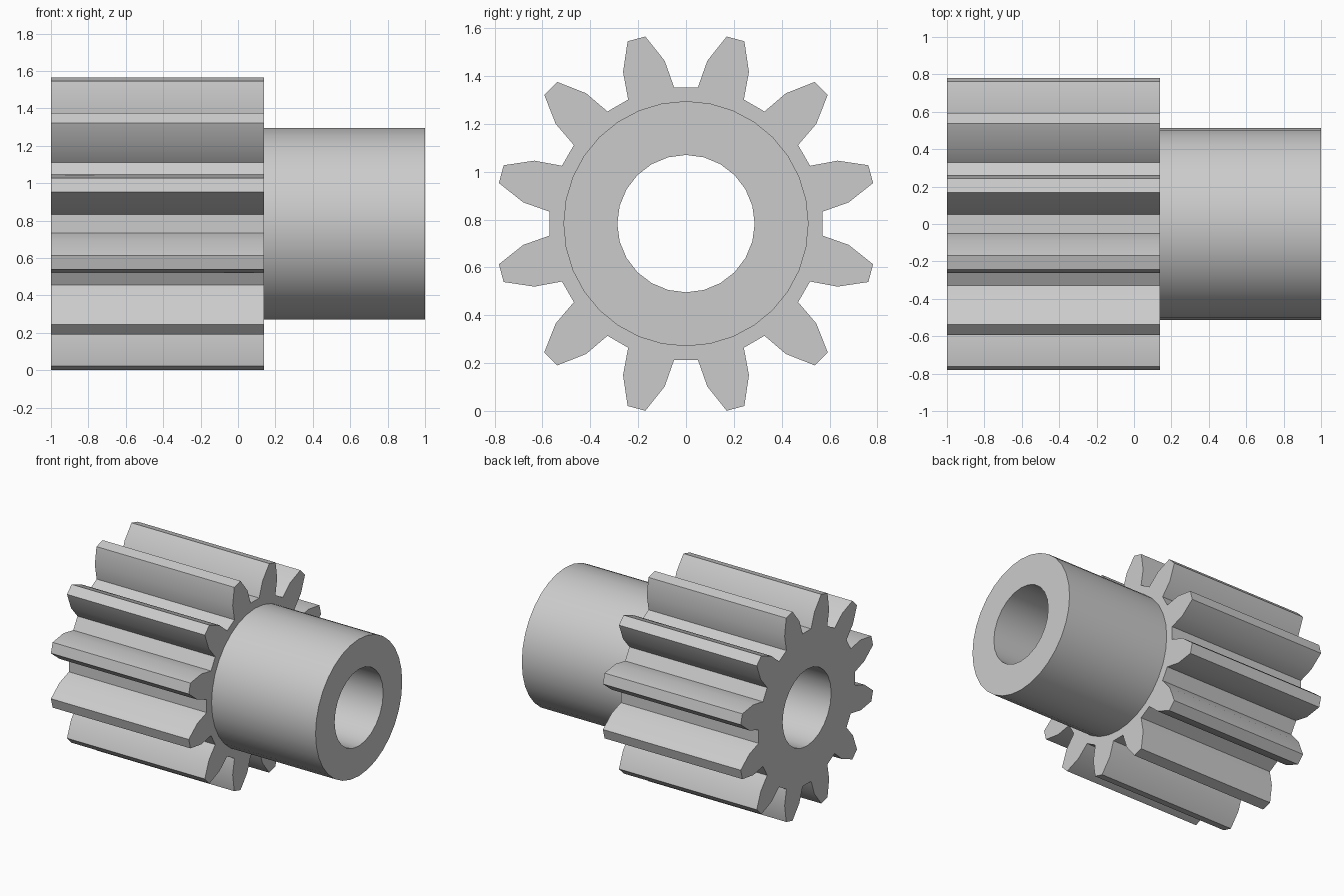
import bpy, bmesh
from math import radians, sin, cos, pi

# Remove the default cube
cube = bpy.data.objects.get("Cube")
if cube:
    bpy.data.objects.remove(cube, do_unlink=True)

AXIS_Z = 0.783
LEFT, STEP, RIGHT = -1.0, 0.14, 1.0
TEETH = 12
BORE_R, HUB_R = 0.287, 0.512
# Tooth half-profile: (radius, half angle in degrees) from root to tip
TOOTH = [(0.572, 10), (0.686, 7.55), (0.80, 2.75)]

steel = bpy.data.materials.new("light grey steel")
steel.use_nodes = True
steel.diffuse_color = (0.6, 0.6, 0.6, 1)
steel.node_tree.nodes["Principled BSDF"].inputs["Base Color"].default_value = (0.6, 0.6, 0.6, 1)


def circle(radius, sides):
    return [(radius, 2 * pi * i / sides) for i in range(sides)]


def gear_outline():
    flank = [(r, -a) for r, a in TOOTH] + [(r, a) for r, a in reversed(TOOTH)]
    pitch = 360 / TEETH
    return [(r, radians(pitch * (t + 0.5) + a)) for t in range(TEETH) for r, a in flank]


bm = bmesh.new()


def ring(outline, x):
    """Closed loop of edges around the axis at the given x."""
    verts = [bm.verts.new((x, r * cos(a), r * sin(a))) for r, a in outline]
    edges = [bm.edges.new((v, verts[(i + 1) % len(verts)])) for i, v in enumerate(verts)]
    return verts, edges


def wall(a, b):
    """Side faces between two matching rings."""
    n = len(a[0])
    for i in range(n):
        j = (i + 1) % n
        bm.faces.new((a[0][i], a[0][j], b[0][j], b[0][i]))


def cap(outer, inner):
    """Flat annular end face."""
    bmesh.ops.triangle_fill(bm, edges=outer[1] + inner[1], use_beauty=True,
                            normal=(1, 0, 0))


# Rings for teeth, hub and bore
gear_l, gear_r = (ring(gear_outline(), x) for x in (LEFT, STEP))
hub_l, hub_r = (ring(circle(HUB_R, 32), x) for x in (STEP, RIGHT))
bore_l, bore_r = (ring(circle(BORE_R, 24), x) for x in (LEFT, RIGHT))

# Side walls
for pair in ((gear_l, gear_r), (hub_l, hub_r), (bore_l, bore_r)):
    wall(*pair)

# End faces and the shoulder where the hub meets the teeth
cap(gear_l, bore_l)
cap(gear_r, hub_l)
cap(hub_r, bore_r)

bmesh.ops.recalc_face_normals(bm, faces=bm.faces[:])
mesh = bpy.data.meshes.new("pinion_gear")
bm.to_mesh(mesh)
bm.free()
mesh.materials.append(steel)

gear = bpy.data.objects.new("pinion_gear", mesh)
gear.location.z = AXIS_Z
bpy.context.collection.objects.link(gear)

# Smooth flanks and cylinders, crisp edges
bpy.ops.object.select_all(action='DESELECT')
gear.select_set(True)
bpy.context.view_layer.objects.active = gear
bpy.ops.object.shade_smooth_by_angle(angle=radians(30))
